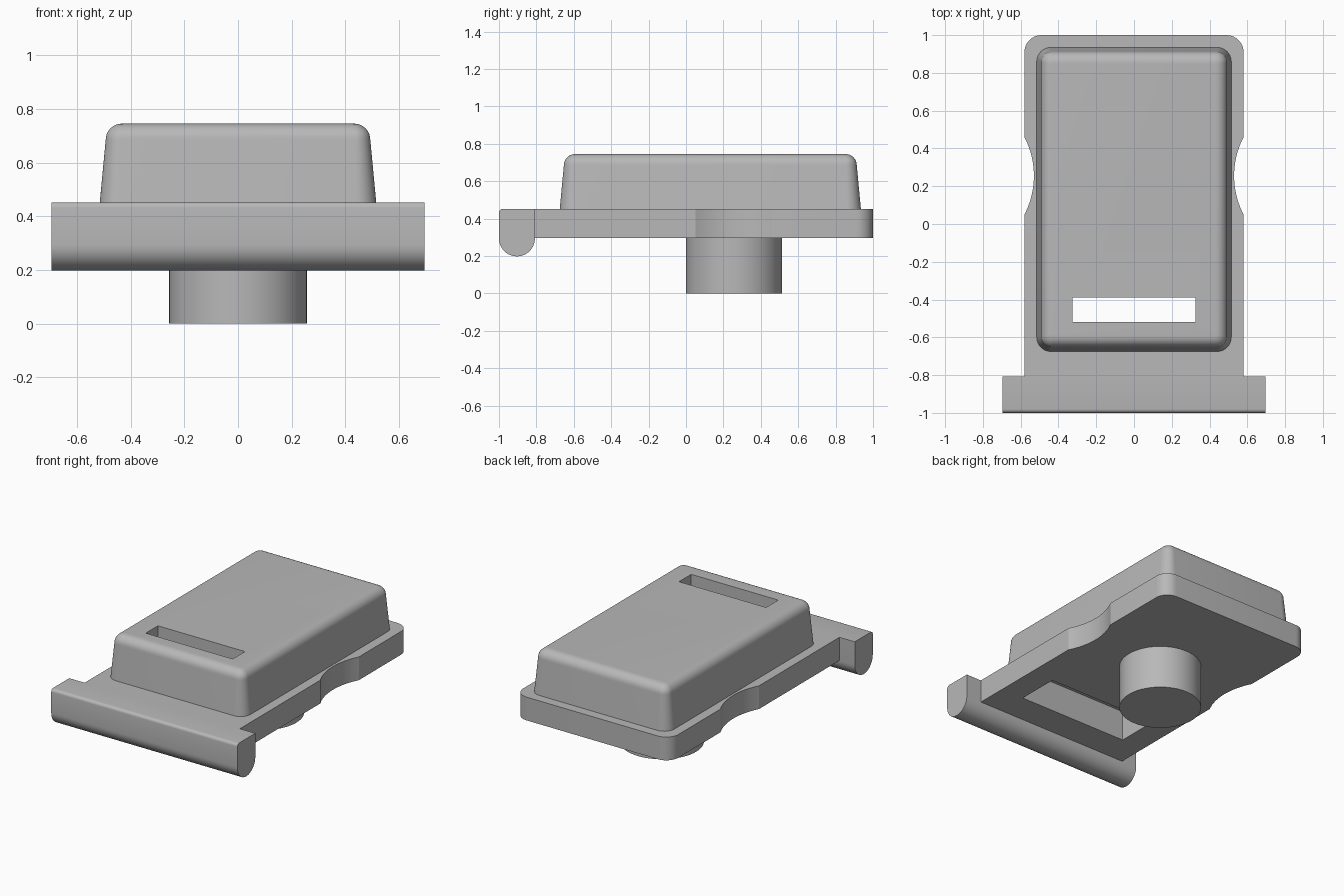
import bpy
import bmesh
from math import pi, sin, cos, asin

if "Cube" in bpy.data.objects:
    bpy.data.objects.remove(bpy.data.objects["Cube"], do_unlink=True)

gray = bpy.data.materials.new("mid_gray")
gray.use_nodes = True
gray.diffuse_color = (0.48, 0.48, 0.48, 1)
gray.node_tree.nodes["Principled BSDF"].inputs["Base Color"].default_value = gray.diffuse_color

PLATE_BOTTOM, PLATE_TOP, DOME_TOP = 0.295, 0.452, 0.745


def arc(cx, cy, r, start, end, steps=10):
    """Points along a circular arc, both ends included."""
    angles = [start + (end - start) * i / steps for i in range(steps + 1)]
    return [(cx + r * cos(a), cy + r * sin(a)) for a in angles]


def rounded_rect(x0, x1, y0, y1, r):
    corners = [(x1 - r, y1 - r), (x0 + r, y1 - r), (x0 + r, y0 + r), (x1 - r, y0 + r)]
    return [p for i, (cx, cy) in enumerate(corners)
            for p in arc(cx, cy, r, i * pi / 2, (i + 1) * pi / 2)]


def loft(name, rings):
    """Skin a stack of equal-length rings and cap both ends."""
    bm = bmesh.new()
    loops = [[bm.verts.new(p) for p in ring] for ring in rings]
    for low, high in zip(loops, loops[1:]):
        for i in range(len(low)):
            j = (i + 1) % len(low)
            bm.faces.new((low[i], low[j], high[j], high[i]))
    bm.faces.new(loops[0])
    bm.faces.new(loops[-1])
    bmesh.ops.recalc_face_normals(bm, faces=bm.faces)
    mesh = bpy.data.meshes.new(name)
    bm.to_mesh(mesh)
    bm.free()
    mesh.materials.append(gray)
    obj = bpy.data.objects.new(name, mesh)
    bpy.context.collection.objects.link(obj)
    return obj


def prism(name, outline, z0, z1):
    return loft(name, [[(x, y, z) for x, y in outline] for z in (z0, z1)])


def box(name, x, y0, y1, z0, z1):
    return prism(name, [(-x, y0), (x, y0), (x, y1), (-x, y1)], z0, z1)


def activate(obj):
    bpy.ops.object.select_all(action="DESELECT")
    obj.select_set(True)
    bpy.context.view_layer.objects.active = obj


def cut(obj, cutter):
    activate(obj)
    mod = obj.modifiers.new("cut", "BOOLEAN")
    mod.operation = "DIFFERENCE"
    mod.solver = "EXACT"
    mod.object = cutter
    bpy.ops.object.modifier_apply(modifier=mod.name)


# Base plate: rounded back corners and a shallow finger scallop on each side
half, scallop_r, scallop_y = 0.58, 0.445, 0.255
scallop_x = 0.53 + scallop_r
spread = asin(0.205 / scallop_r)
side = [(half, -0.808)]
side += arc(scallop_x, scallop_y, scallop_r, pi + spread, pi - spread, 16)
side += arc(half - 0.09, 0.91, 0.09, 0, pi / 2)
outline = side + [(-x, y) for x, y in reversed(side)]
plate = prism("base_plate", outline, PLATE_BOTTOM, PLATE_TOP)

# Raised cap: drafted walls and a rounded top edge
fillet, draft = 0.06, 0.022
levels = [(PLATE_TOP, 0), (DOME_TOP - fillet, draft)]
levels += [(DOME_TOP - fillet + fillet * sin(a), draft + fillet * (1 - cos(a)))
           for a in [i * pi / 16 for i in range(1, 9)]]
rings = []
for z, inset in levels:
    shape = rounded_rect(inset - 0.515, 0.515 - inset, inset - 0.675, 0.935 - inset,
                         0.075 - 0.8 * inset)
    rings.append([(x, y, z) for x, y in shape])
cap = loft("raised_cap", rings)

# Front bar: rounded underside, softened top front edge
section = [(-0.808, PLATE_TOP)]
section += arc(-0.98, PLATE_TOP - 0.02, 0.02, pi / 2, pi, 5)
section += arc(-0.904, 0.294, 0.096, pi, 2 * pi, 24)
bar = loft("front_bar", [[(x, y, z) for y, z in section] for x in (-0.695, 0.695)])

# Round peg below the plate
peg = prism("round_peg", arc(0, 0.257, 0.257, 0, 2 * pi, 64)[:-1], 0, PLATE_BOTTOM)

# Slot through the cap, opening into a wider pocket underneath
slot = box("slot_cutter", 0.325, -0.52, -0.39, 0.2, 0.9)
pocket = box("pocket_cutter", 0.41, -0.6, -0.31, 0.2, 0.5)
cut(plate, pocket)
cut(cap, pocket)
cut(cap, slot)
for cutter in (slot, pocket):
    bpy.data.objects.remove(cutter, do_unlink=True)

for part in (plate, cap, bar, peg):
    activate(part)
    bpy.ops.object.shade_smooth_by_angle(angle=pi / 7)
